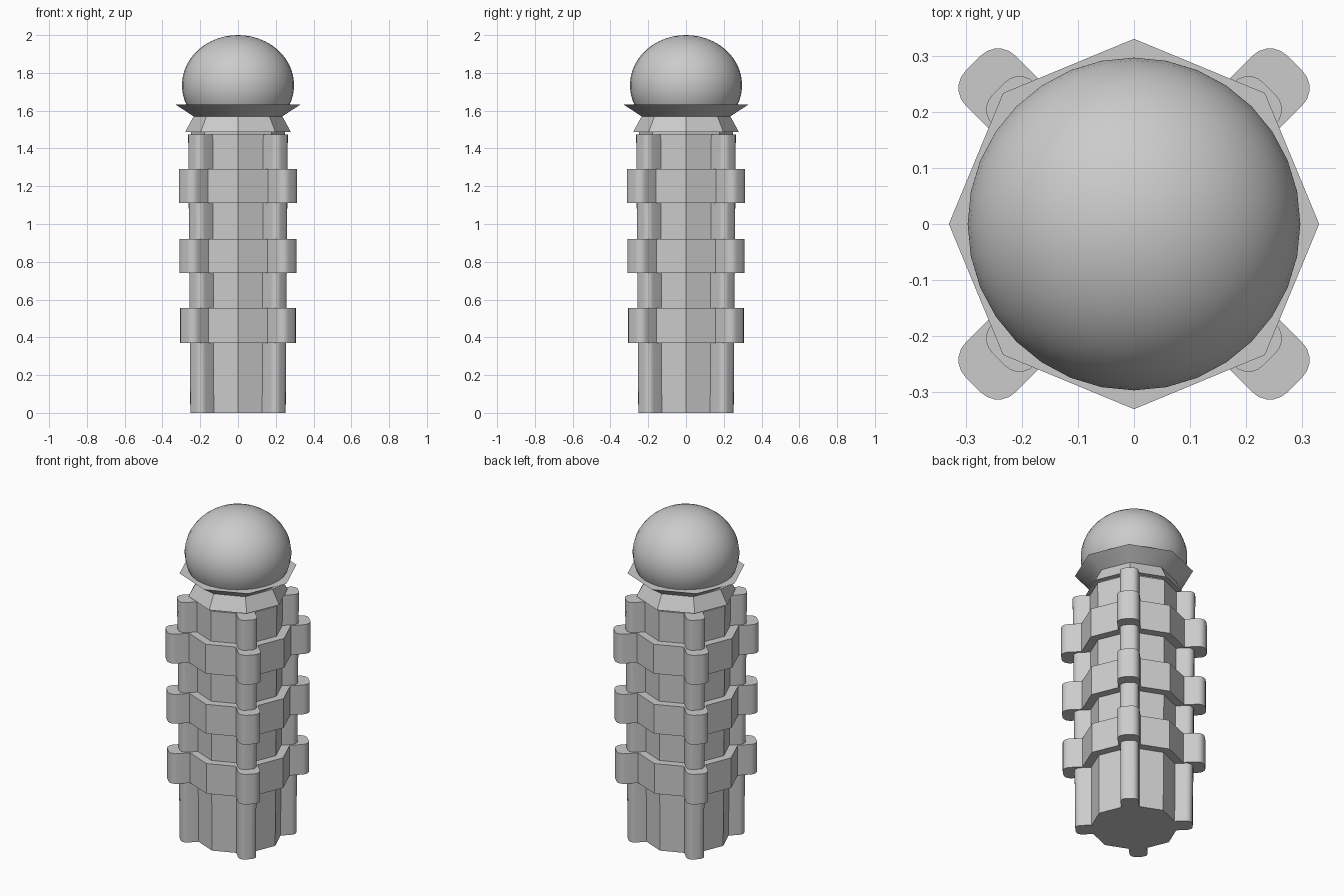
import bpy, bmesh
from math import cos, sin, pi, radians
from mathutils import Matrix, Vector

if "Cube" in bpy.data.objects:
    bpy.data.objects.remove(bpy.data.objects["Cube"], do_unlink=True)


def polygon(sides):
    return [Vector((cos(2 * pi * i / sides), sin(2 * pi * i / sides))) for i in range(sides)]


def ribbed_section(core, tip, half, fillet, steps=5):
    """Octagonal core with a round-cornered rib on each diagonal."""
    # A rib pointing along +x, from its right root to its left root
    root = core - half * math_tan_eighth
    rib = [Vector((root, -half))]
    for side in (-1, 1):
        start = -pi / 2 if side < 0 else 0
        for i in range(steps + 1):
            a = start + pi / 2 * i / steps
            rib.append(Vector((tip - fillet + fillet * cos(a),
                               side * (half - fillet) + fillet * sin(a))))
    rib.append(Vector((root, half)))
    points = []
    for quarter in range(4):
        points.append(Matrix.Rotation(quarter * pi / 2, 2) @ Vector((core, 0)))
        turn = Matrix.Rotation(quarter * pi / 2 + pi / 4, 2)
        points += [turn @ p for p in rib]
    return points


math_tan_eighth = sin(pi / 8) / cos(pi / 8)


def loft(name, section, rings):
    """Stack scaled copies of a section, given as (height, scale), and cap the ends."""
    bm = bmesh.new()
    loops = [[bm.verts.new((p.x * s, p.y * s, z)) for p in section] for z, s in rings]
    n = len(section)
    for low, high in zip(loops, loops[1:]):
        for i in range(n):
            j = (i + 1) % n
            bm.faces.new((low[i], low[j], high[j], high[i]))
    bm.faces.new(loops[0][::-1])
    if rings[-1][1] > 0.001:
        bm.faces.new(loops[-1])
    bmesh.ops.remove_doubles(bm, verts=bm.verts, dist=0.0001)
    bmesh.ops.recalc_face_normals(bm, faces=bm.faces)
    mesh = bpy.data.meshes.new(name)
    bm.to_mesh(mesh)
    bm.free()
    obj = bpy.data.objects.new(name, mesh)
    bpy.context.collection.objects.link(obj)
    bpy.ops.object.select_all(action='DESELECT')
    obj.select_set(True)
    bpy.context.view_layer.objects.active = obj
    bpy.ops.object.shade_smooth_by_angle(angle=radians(30))
    return obj


# Ribbed shaft, widening slightly upward, with three raised bands
def taper(z):
    return 0.99 + 0.03 * z


BAND = 1.2
rings = [(0, taper(0))]
for low, high in ((0.37, 0.555), (0.74, 0.92), (1.11, 1.29)):
    rings += [(low, taper(low)), (low, BAND * taper(low)),
              (high, BAND * taper(low)), (high, taper(high))]
rings.append((1.475, taper(1.475)))
loft("ribbed_shaft", ribbed_section(core=0.255, tip=0.33, half=0.051, fillet=0.035), rings)

# Octagonal neck and flared collar
octagon = polygon(8)
loft("neck", octagon, [(1.47, 0.25), (1.49, 0.25)])
loft("collar", octagon, [(1.487, 0.28), (1.57, 0.235), (1.632, 0.33)])

# Rounded dome seated in the collar
angles = [radians(-25 + 115 * i / 16) for i in range(17)]
loft("dome", polygon(32), [(1.735 + 0.265 * sin(a), 0.297 * cos(a)) for a in angles])
